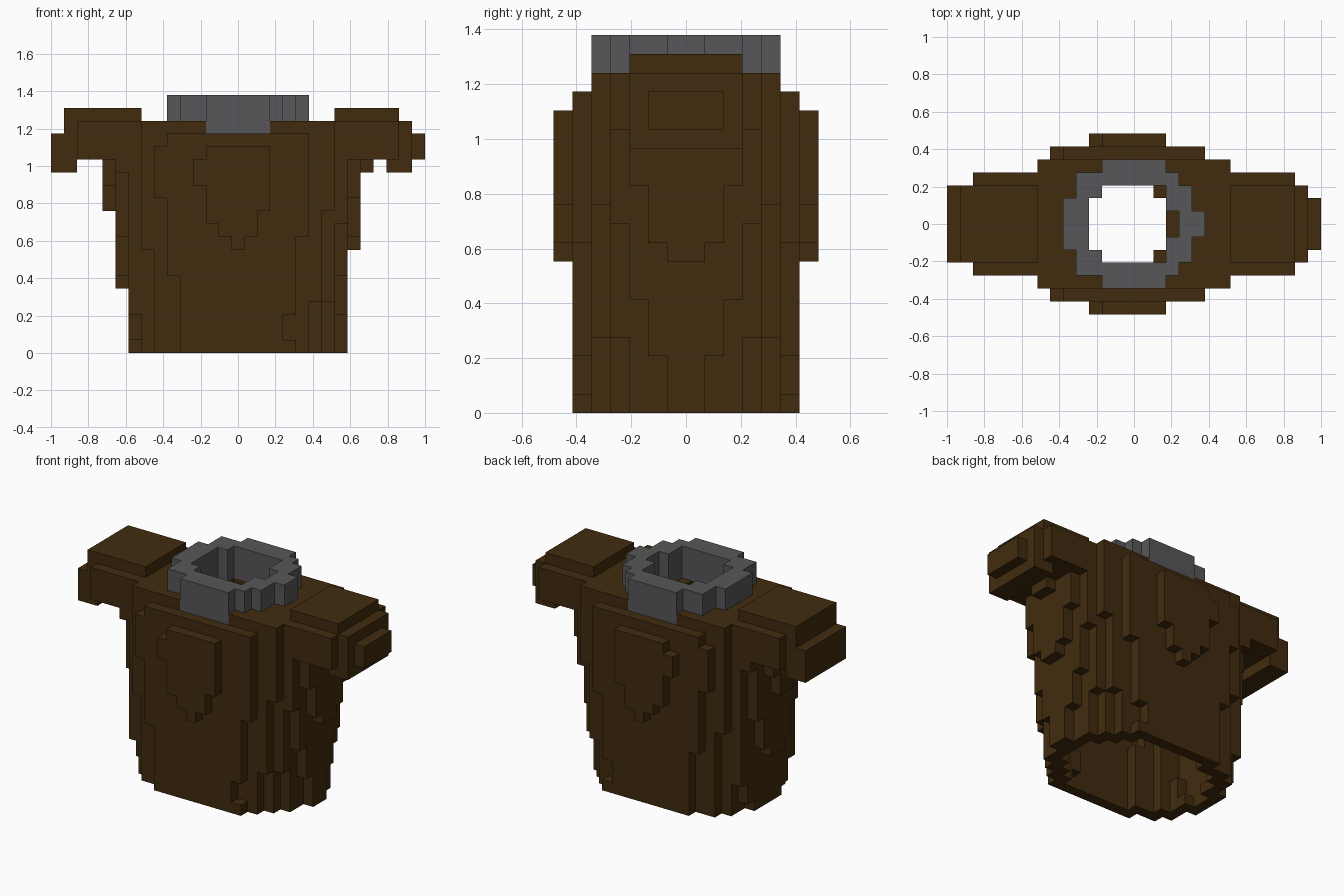
import bpy, bmesh

old = bpy.data.objects.get("Cube")
if old:
    bpy.data.objects.remove(old, do_unlink=True)

NX, NY = 29, 14
V = 2 / NX  # block size


def material(name, rgb):
    mat = bpy.data.materials.new(name)
    mat.use_nodes = True
    mat.diffuse_color = (*rgb, 1)
    mat.node_tree.nodes["Principled BSDF"].inputs["Base Color"].default_value = (*rgb, 1)
    return mat


brown = material("dark_brown_cloth", (0.053, 0.024, 0.0045))
grey = material("grey_collar", (0.095, 0.095, 0.1))


def step(steps, k):
    """Value of the last step starting at or below layer k."""
    return [edge for start, edge in steps if start <= k][-1]


def span(cells, first, last, j, k):
    """Add a run of blocks to a row and to its front-back mirror."""
    for i in range(first, last):
        cells.add((i, j, k))
        cells.add((i, NY - 1 - j, k))


# Torso rows from the front inward: bottom, top, right-side steps, left-side steps
ROWS = [
    (8, 16, [(8, 14), (9, 13), (10, 12), (13, 11), (15, 12)], [(8, 15), (9, 16), (11, 17)]),
    (0, 17, [(0, 10), (6, 9), (12, 8), (16, 9)], [(0, 19), (1, 18), (3, 19), (9, 20)]),
    (0, 18, [(0, 8), (8, 7)], [(0, 20), (4, 21), (11, 22)]),
    (0, 18, [(0, 7), (3, 6), (14, 5)], [(0, 21), (4, 22), (10, 23)]),
    (0, 18, [(0, 7), (1, 6), (9, 5)], [(0, 22), (6, 23), (12, 24)]),
    (0, 18, [(0, 6), (6, 5), (13, 4)], [(0, 22), (3, 23), (9, 24)]),
    (0, 18, [(0, 6), (5, 5), (11, 4)], [(0, 23), (8, 24), (14, 25)]),
]
body = set()
for j, (low, high, lo_steps, hi_steps) in enumerate(ROWS):
    for k in range(low, high):
        span(body, step(lo_steps, k), step(hi_steps, k), j, k)

# Collar ring and the neck opening inside it
OUTER = {2: (12, 17), 3: (10, 18), 4: (10, 19), 5: (9, 19), 6: (9, 20)}
OPENING = {4: (12, 17), 5: (11, 17), 6: (11, 18)}
NECK = {4: (12, 16), 5: (11, 17), 6: (11, 17)}


def ring(shape, low, high):
    cells = set()
    for j, (first, last) in shape.items():
        for k in range(low, high):
            span(cells, first, last, j, k)
    return cells


opening = ring(OPENING, 17, 20)
collar = ring(OUTER, 17, 20) - opening

# Hollow the torso, leaving a wall one block thick
inside = {(i, j, k) for i, j, k in body if k < 16 and all(
    (i + a, j + b, k) in body for a in (-1, 0, 1) for b in (-1, 0, 1))}
body -= inside | ring(NECK, 16, 17) | opening | collar

# Sleeves with a cuff hanging at the outer end
sleeves = {"right_sleeve": set(), "left_sleeve": set()}
for j in range(3, 7):
    for k in (14, 15, 16, 17, 18):
        if j == 3 and k in (14, 18):
            continue
        if k == 14:
            right, left = (0, 2), (26, 28)
        elif j == 3:
            right, left = (2, 7), (22, 27)
        elif k >= 17:
            right, left = (1, 7), (22, 27 if k == 18 else 28)
        else:
            right, left = (0, 7), (22, 28 if j == 4 else 29)
        span(sleeves["right_sleeve"], *right, j, k)
        span(sleeves["left_sleeve"], *left, j, k)
for cells in sleeves.values():
    cells -= body | inside

solid = body | collar | sleeves["right_sleeve"] | sleeves["left_sleeve"]


def build(name, cells, mat):
    """Skin the exposed sides of a set of blocks."""
    bm = bmesh.new()
    for cell in sorted(cells):
        for axis in range(3):
            for side in (0, 1):
                near = list(cell)
                near[axis] += 2 * side - 1
                if tuple(near) in solid:
                    continue
                u, w = (axis + 1) % 3, (axis + 2) % 3
                corners = []
                for a, b in ((0, 0), (1, 0), (1, 1), (0, 1)):
                    p = list(cell)
                    p[axis] += side
                    p[u] += a
                    p[w] += b
                    corners.append(bm.verts.new(
                        ((p[0] - NX / 2) * V, (p[1] - NY / 2) * V, p[2] * V)))
                bm.faces.new(corners if side else corners[::-1])
    bmesh.ops.remove_doubles(bm, verts=bm.verts, dist=V / 100)
    bmesh.ops.dissolve_limit(bm, angle_limit=0.01, verts=bm.verts, edges=bm.edges)
    mesh = bpy.data.meshes.new(name)
    bm.to_mesh(mesh)
    bm.free()
    mesh.materials.append(mat)
    obj = bpy.data.objects.new(name, mesh)
    bpy.context.collection.objects.link(obj)


build("torso_shell", body, brown)
build("collar", collar, grey)
for name, cells in sleeves.items():
    build(name, cells, brown)
